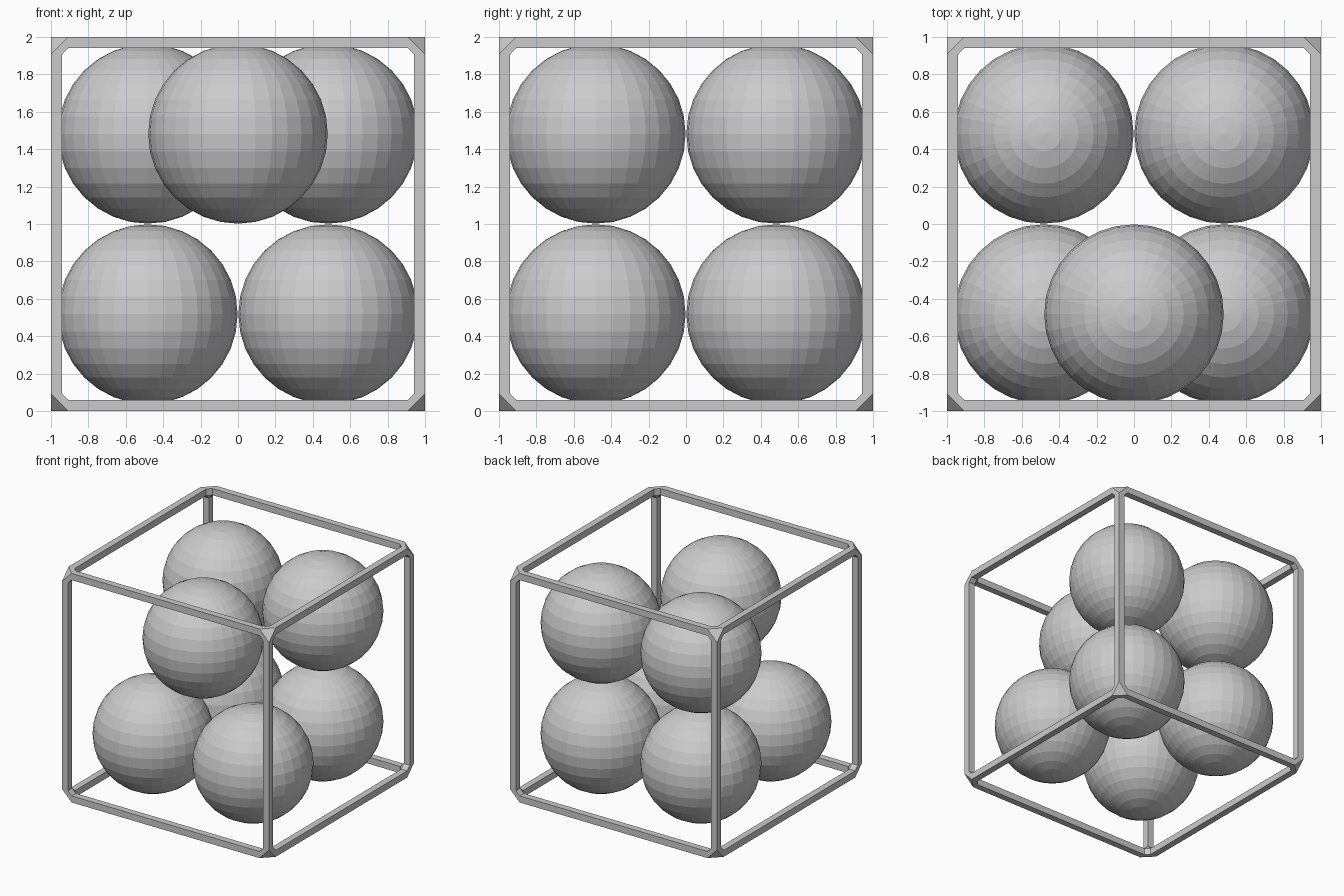
import bpy, bmesh
from itertools import product
from mathutils import Vector

cube = bpy.data.objects.get("Cube")
if cube:
    bpy.data.objects.remove(cube)

grey = bpy.data.materials.new("light grey")
grey.use_nodes = True
colour = (0.6, 0.6, 0.6, 1)
grey.diffuse_color = colour
grey.node_tree.nodes["Principled BSDF"].inputs["Base Color"].default_value = colour

RADIUS = 0.48
INNER = 0.942    # inner side of a bar
END = 0.907      # where a bar meets its corner piece
CENTRE = Vector((0, 0, 1))


def add_object(name, bm, location):
    mesh = bpy.data.meshes.new(name)
    bm.to_mesh(mesh)
    bm.free()
    mesh.materials.append(grey)
    obj = bpy.data.objects.new(name, mesh)
    obj.location = location
    bpy.context.collection.objects.link(obj)


def add_hull(bm, points):
    """Close a convex piece around the points."""
    verts = [bm.verts.new(p) for p in points]
    bmesh.ops.convex_hull(bm, input=verts)


def bar_end(axis, signs):
    """Square end of the bar along one axis, at the corner given by signs."""
    points = []
    for a, b in product((INNER, 1), repeat=2):
        sizes = [a, b]
        sizes.insert(axis, END)
        points.append(Vector(s * v for s, v in zip(signs, sizes)))
    return points


# Cube frame: twelve square bars
frame = bmesh.new()
for axis in range(3):
    for pair in product((-1, 1), repeat=2):
        ends = []
        for side in (-1, 1):
            signs = list(pair)
            signs.insert(axis, side)
            ends += bar_end(axis, signs)
        add_hull(frame, ends)

# Eight chamfered corner pieces joining three bars each
for signs in product((-1, 1), repeat=3):
    add_hull(frame, [p for axis in range(3) for p in bar_end(axis, signs)])
bmesh.ops.dissolve_limit(frame, angle_limit=0.01, verts=frame.verts, edges=frame.edges)
add_object("cube_frame", frame, CENTRE)

# Seven faceted balls: four below, three above
C = 0.482
balls = {
    "lower_front_right_ball": (-C, -C, -C),
    "lower_front_left_ball": (C, -C, -C),
    "lower_back_right_ball": (-C, C, -C),
    "lower_back_left_ball": (C, C, -C),
    "upper_front_ball": (0, -C, C),
    "upper_back_right_ball": (-C, C, C),
    "upper_back_left_ball": (C, C, C),
}
for name, offset in balls.items():
    ball = bmesh.new()
    bmesh.ops.create_uvsphere(ball, u_segments=32, v_segments=16, radius=RADIUS)
    add_object(name, ball, CENTRE + Vector(offset))
